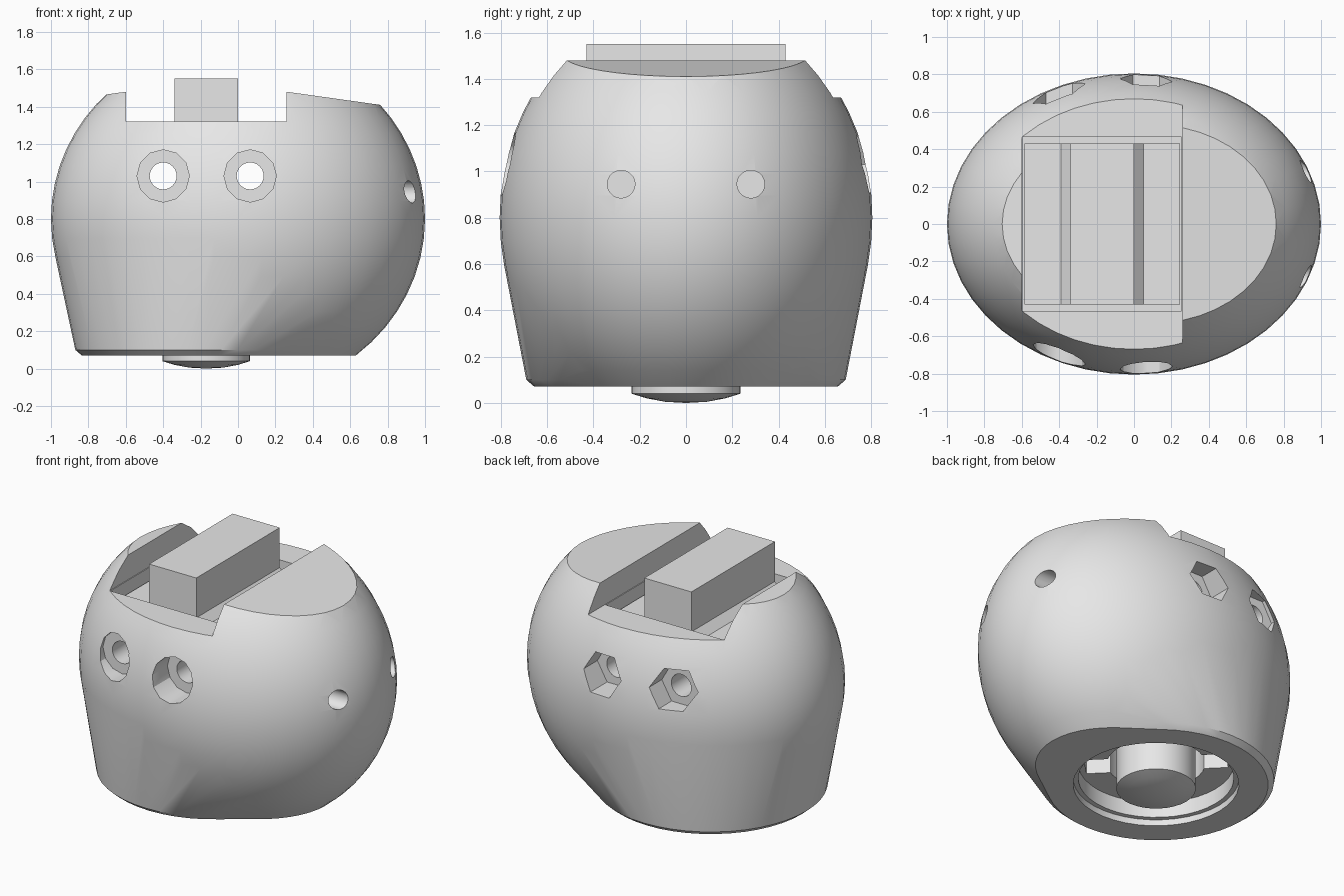
import bpy, bmesh, math
from mathutils import Vector, Matrix

if "Cube" in bpy.data.objects:
    bpy.data.objects.remove(bpy.data.objects["Cube"])

grey = bpy.data.materials.new("plain grey")
grey.diffuse_color = (0.8, 0.8, 0.8, 1)
grey.use_nodes = True
grey.node_tree.nodes["Principled BSDF"].inputs["Base Color"].default_value = grey.diffuse_color
BASE_X = -0.17      # axis of the round base and the top slot


def finish(bm, name):
    bmesh.ops.recalc_face_normals(bm, faces=bm.faces)
    mesh = bpy.data.meshes.new(name)
    bm.to_mesh(mesh)
    bm.free()
    mesh.materials.append(grey)
    ob = bpy.data.objects.new(name, mesh)
    bpy.context.collection.objects.link(ob)
    return ob


def prism(name, sides, r, p0, p1):
    p0, p1 = Vector(p0), Vector(p1)
    d = p1 - p0
    m = (Matrix.Translation((p0 + p1) / 2) @ d.to_track_quat('Z', 'Y').to_matrix().to_4x4()
         @ Matrix.Rotation(math.pi / 2, 4, 'Z'))
    bm = bmesh.new()
    bmesh.ops.create_cone(bm, cap_ends=True, segments=sides, radius1=r, radius2=r,
                          depth=d.length, matrix=m)
    return finish(bm, name)


def box(name, lo, hi, turn=None):
    lo, hi = Vector(lo), Vector(hi)
    bm = bmesh.new()
    m = Matrix.Translation((lo + hi) / 2) @ Matrix.Diagonal((*(hi - lo), 1))
    if turn is not None:
        pivot = Matrix.Translation((BASE_X, 0, 0))
        m = pivot @ Matrix.Rotation(turn, 4, 'Z') @ pivot.inverted() @ m
    bmesh.ops.create_cube(bm, size=1, matrix=m)
    return finish(bm, name)


def select_only(ob):
    bpy.ops.object.select_all(action='DESELECT')
    ob.select_set(True)
    bpy.context.view_layer.objects.active = ob


def cut(target, cutter):
    mod = target.modifiers.new("cut", 'BOOLEAN')
    mod.operation, mod.solver, mod.object = 'DIFFERENCE', 'EXACT', cutter
    select_only(target)
    bpy.ops.object.modifier_apply(modifier=mod.name)
    bpy.data.objects.remove(cutter)


def smooth(ob):
    select_only(ob)
    bpy.ops.object.shade_smooth_by_angle(angle=math.radians(30))


# Body: ellipsoid blended into a round, chamfered base by a hull
bm = bmesh.new()
SEG = 48


def ring(cx, rx, ry, z):
    for i in range(SEG):
        a = 2 * math.pi * i / SEG
        bm.verts.new((cx + rx * math.cos(a), ry * math.sin(a), z))


t0, t1 = math.asin(-0.73 / 0.94), math.asin(0.8 / 0.94)
angles = [t0 * (1 - i / 8) for i in range(8)] + [t1 * i / 10 for i in range(11)]
for t in angles:
    ring(0, math.cos(t), 0.805 * math.cos(t), 0.8 + 0.94 * math.sin(t))
ring(BASE_X - 0.01, 0.69, 0.69, 0.10)
ring(BASE_X - 0.01, 0.655, 0.655, 0.07)
res = bmesh.ops.convex_hull(bm, input=bm.verts[:])
loose = [v for v in bm.verts if not v.link_faces]
bmesh.ops.delete(bm, geom=loose, context='VERTS')
# Two gently sloping top flats
for x, s in ((0.26, 1), (-0.60, -1)):
    bmesh.ops.bisect_plane(bm, geom=bm.verts[:] + bm.edges[:] + bm.faces[:], dist=1e-5,
                           plane_co=(x, 0, 1.48), plane_no=(0.14 * s, 0, 1), clear_outer=True)
    bmesh.ops.holes_fill(bm, edges=[e for e in bm.edges if e.is_boundary], sides=0)
body = finish(bm, "body")

# Cross slot and pocket in the top
cut(body, box("slot_cutter", (-0.60, -1, 1.32), (0.26, 1, 1.8)))
cut(body, box("pocket_cutter", (-0.595, -0.465, 1.15), (0.255, 0.465, 1.4)))

# Bolt holes: round recess in front, hexagonal nut recess behind
for x in (-0.40, 0.065):
    cut(body, prism("bolt_cutter", 24, 0.072, (x, -1, 1.03), (x, 1, 1.03)))
    cut(body, prism("head_cutter", 12, 0.14, (x, -1, 1.03), (x, -0.62, 1.03)))
    cut(body, prism("nut_cutter", 6, 0.14, (x, 0.62, 1.03), (x, 1, 1.03)))

# Small blind holes in the rounded end
for y in (-0.28, 0.28):
    cut(body, prism("end_hole_cutter", 20, 0.06, (0.6, y, 0.945), (1.2, y, 0.945)))

# Stepped socket in the base with four radial notches
cut(body, prism("socket_cutter", 40, 0.49, (BASE_X, 0, -0.1), (BASE_X, 0, 0.11)))
cut(body, prism("step_cutter", 40, 0.46, (BASE_X, 0, 0.0), (BASE_X, 0, 0.21)))
cut(body, prism("bore_cutter", 32, 0.29, (BASE_X, 0, 0.1), (BASE_X, 0, 0.45)))
for k in range(4):
    cut(body, box("notch_cutter", (BASE_X + 0.2, -0.08, 0.15), (BASE_X + 0.42, 0.08, 0.36),
                  math.radians(45 + 90 * k)))
smooth(body)

# Sliding block with a flared foot, seated in the pocket
half = [(0.17, 1.55), (0.17, 1.29), (0.22, 1.24), (0.415, 1.24), (0.415, 1.14)]
outline = half + [(-x, z) for x, z in reversed(half)]
bm = bmesh.new()
face = bm.faces.new([bm.verts.new((BASE_X + x, -0.43, z)) for x, z in outline])
ext = bmesh.ops.extrude_face_region(bm, geom=[face])
bmesh.ops.translate(bm, vec=(0, 0.86, 0),
                    verts=[g for g in ext['geom'] if isinstance(g, bmesh.types.BMVert)])
finish(bm, "sliding_block")

# Domed knob hanging in the socket
bm = bmesh.new()
profile = [(0, 0), (0.09, 0.005), (0.17, 0.02), (0.235, 0.04), (0.235, 0.47), (0, 0.47)]
pts = [bm.verts.new((BASE_X + r, 0, z)) for r, z in profile]
edges = [bm.edges.new(p) for p in zip(pts, pts[1:])]
bmesh.ops.spin(bm, geom=pts + edges, cent=(BASE_X, 0, 0), axis=(0, 0, 1),
               angle=2 * math.pi, steps=32, use_merge=True)
bmesh.ops.remove_doubles(bm, verts=bm.verts[:], dist=1e-4)
smooth(finish(bm, "knob"))
